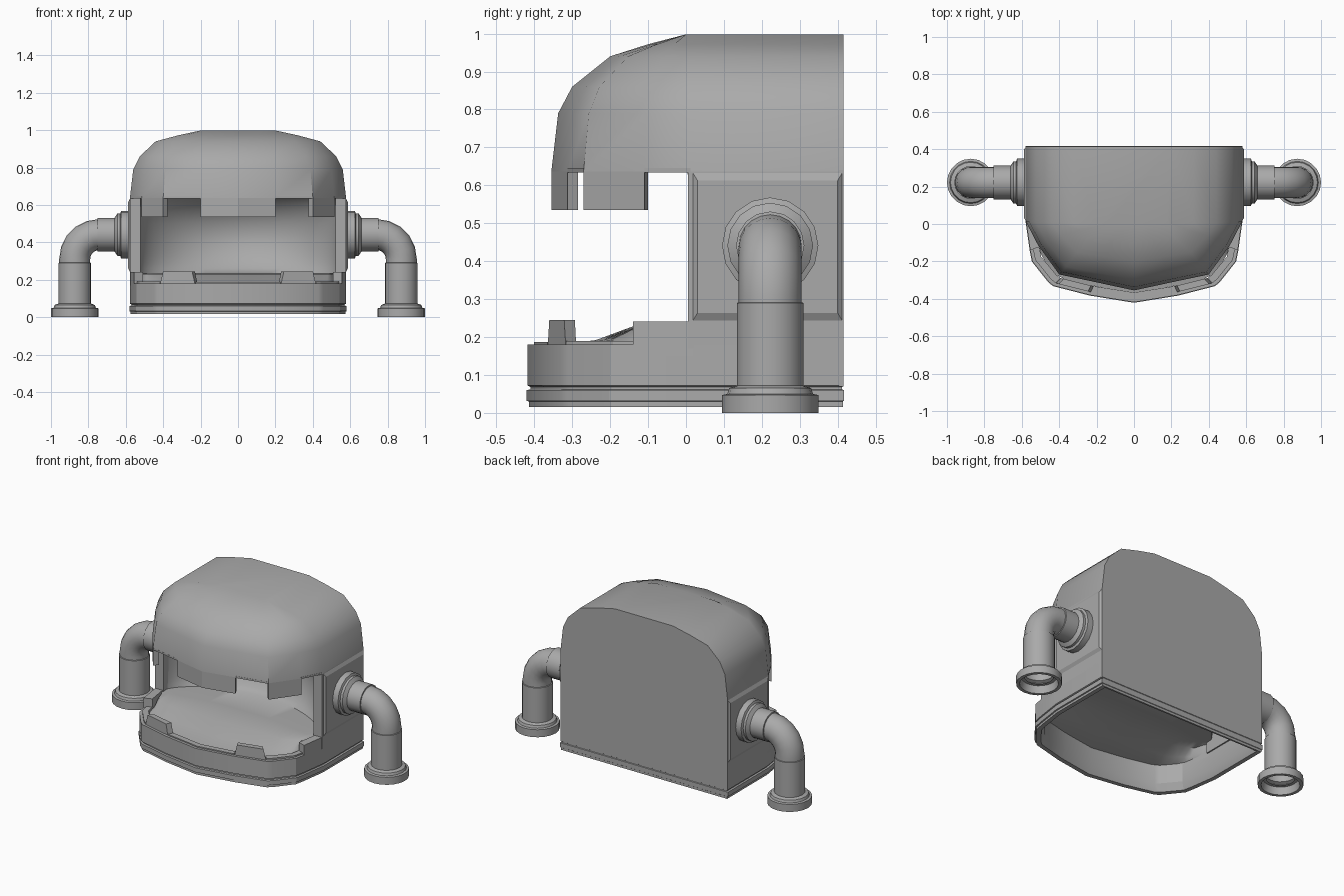
import bpy, bmesh, math
from mathutils import Vector, Matrix

cube = bpy.data.objects.get("Cube")
if cube:
    bpy.data.objects.remove(cube)

grey = bpy.data.materials.new("plain grey")
grey.use_nodes = True
COLOUR = (0.4, 0.4, 0.4, 1)
grey.diffuse_color = COLOUR
grey.node_tree.nodes["Principled BSDF"].inputs["Base Color"].default_value = COLOUR


def finish(name, bm, recalc=True, angle=35):
    if recalc:
        bmesh.ops.recalc_face_normals(bm, faces=bm.faces[:])
    mesh = bpy.data.meshes.new(name)
    bm.to_mesh(mesh)
    bm.free()
    mesh.materials.append(grey)
    ob = bpy.data.objects.new(name, mesh)
    bpy.context.collection.objects.link(ob)
    bpy.ops.object.select_all(action='DESELECT')
    ob.select_set(True)
    bpy.context.view_layer.objects.active = ob
    bpy.ops.object.shade_smooth_by_angle(angle=math.radians(angle))


def loft(bm, rings, closed=True, caps=(False, False)):
    """Skin a list of point rings with quads."""
    rows = [[bm.verts.new(p) for p in ring] for ring in rings]
    n = len(rows[0])
    for a, b in zip(rows, rows[1:]):
        for i in range(n if closed else n - 1):
            j = (i + 1) % n
            bm.faces.new((a[i], a[j], b[j], b[i]))
    for row, wanted in ((rows[0], caps[0]), (rows[-1], caps[1])):
        if wanted:
            bm.faces.new(row)


def box(bm, lo, hi):
    rings = [[(lo[0], lo[1], z), (hi[0], lo[1], z), (hi[0], hi[1], z), (lo[0], hi[1], z)]
             for z in (lo[2], hi[2])]
    loft(bm, rings, caps=(True, True))


def mirrored(half):
    """Full outline from a half that starts on the centre line."""
    return [(-x, y) for x, y in reversed(half[1:])] + half


def inset(half, d):
    k = 1 - d / 0.578
    kf = 1 - d / 0.4
    return [(x * k, y * kf if y < 0.1 else y) for x, y in half]


BACK = 0.415
SIDE = 0.578
upper = [(0, -0.355), (0.2, -0.312), (0.40, -0.27), (0.515, -0.11), (SIDE, 0.012)]
lower = [(0, -0.418), (0.235, -0.38), (0.43, -0.33), (0.455, -0.31), (0.543, -0.2),
         (0.555, -0.14), (SIDE, 0.02)]

# Upper head: plan rings that shrink towards the flat crown
bm = bmesh.new()
rings = []
for z, w, f in ((0.637, 0.578, 0.355), (0.79, 0.56, 0.337), (0.86, 0.525, 0.30),
                (0.94, 0.44, 0.20), (0.972, 0.32, 0.10), (0.998, 0.2, 0.0)):
    half = [(x * w / SIDE, y * f / 0.355) for x, y in upper] + [(w, BACK)]
    rings.append([(x, y, z) for x, y in mirrored(half)])
loft(bm, rings, caps=(False, True))
finish("upper_head", bm, angle=40)


def lerp(p, q, t):
    return tuple(a + (b - a) * t for a, b in zip(p, q))


def jaw_wall(name, half, spans, depth):
    """Thick wall pieces along an outline; spans give root height, tip height and end taper."""
    bm = bmesh.new()
    inner = inset(half, depth)
    for i, (z0, z1, taper) in enumerate(spans):
        for s in (-1, 1):
            rings = []
            for z, t in ((z0, 0), (z1, taper)):
                quad = [lerp(half[i], half[i + 1], t), lerp(half[i + 1], half[i], t),
                        lerp(inner[i + 1], inner[i], t), lerp(inner[i], inner[i + 1], t)]
                rings.append([(s * x, y, z) for x, y in quad])
            loft(bm, rings, caps=(True, True))
    bmesh.ops.remove_doubles(bm, verts=bm.verts[:], dist=0.0001)
    finish(name, bm)


# Toothed rims of the two jaws
RIM, FANG = (0.645, 0.634, 0), (0.637, 0.535, 0)
jaw_wall("upper_teeth", upper, [FANG, RIM, FANG, RIM], 0.035)
LOW, MID, TOOTH, REAR = (0.15, 0.187, 0), (0.15, 0.19, 0), (0.17, 0.245, 0.09), (0.15, 0.241, 0)
jaw_wall("lower_teeth", inset(lower, 0.016), [LOW, TOOTH, MID, MID, MID, REAR], 0.035)
jaw_wall("lower_rear_rim", lower[-2:], [REAR], 0.04)

# Lower jaw: hollow skirt with a groove and a raised band at the foot
bm = bmesh.new()
rings = []
for z, d in ((0.18, 0.05), (0.18, 0), (0.072, 0), (0.068, 0.008), (0.062, 0.008), (0.06, -0.003),
             (0.032, -0.003), (0.03, 0.004), (0.016, 0.004), (0.016, 0.03), (0.06, 0.05), (0.18, 0.05)):
    half = inset(lower, d) + [(SIDE - d, BACK - d * 0.4)]
    rings.append([(x, y, z) for x, y in mirrored(half)])
loft(bm, rings)
finish("lower_jaw", bm, angle=25)

# Back plate and cheek walls either side of the mouth
bm = bmesh.new()
box(bm, (-SIDE, BACK - 0.012, 0.07), (SIDE, BACK, 0.64))
for s in (-1, 1):
    x0, x1 = sorted((s * 0.52, s * SIDE))
    box(bm, (x0, 0.005, 0.17), (x1, BACK, 0.637))
finish("rear_walls", bm)

# Raised bevelled panel on each cheek
for s, side in ((1, "left"), (-1, "right")):
    bm = bmesh.new()
    rings = []
    for x, d in ((0.575, 0), (0.588, 0.025)):
        y0, y1, z0, z1 = 0.015 + d * 0.6, BACK - d * 0.6, 0.238 + d, 0.638 - d
        rings.append([(s * x, y0, z0), (s * x, y1, z0), (s * x, y1, z1), (s * x, y0, z1)])
    loft(bm, rings, caps=(False, True))
    finish(side + "_cheek_panel", bm, angle=20)


def front_y(half, x):
    """Depth of an outline at a given distance from the centre."""
    for (xa, ya), (xb, yb) in zip(half, half[1:]):
        if xa <= x <= xb:
            return min(-0.02, ya + (yb - ya) * (x - xa) / (xb - xa))
    return -0.02


# Mouth lining: raised floor with a rounded rear edge, hollow back wall and a vaulted roof
bm = bmesh.new()
lip_low, lip_up = inset(lower, 0.05), inset(upper, 0.033)
START = math.radians(-58)
columns = []
for i in range(29):
    t = math.pi * (i / 28 - 0.5)
    x, s = 0.53 * math.sin(t), abs(math.cos(t)) ** 1.3
    rear, front = 0.015 + 0.26 * s, front_y(lip_low, abs(x))
    bulge = 0.2 * s
    column = [(x, front + (rear - front) * f, z)
              for f, z in ((0, 0.175), (0.2, 0.192), (0.36, 0.23), (0.65, 0.237))]
    for k in range(7):
        a = START * (1 - k / 6)
        column.append((x, rear + bulge * (math.cos(a) - math.cos(START)), 0.44 + 0.24 * math.sin(a)))
    deepest = column[-1][1]
    for k in range(1, 7):
        a = math.pi / 2 * k / 6
        column.append((x, deepest * math.cos(a), 0.44 + (0.2 + 0.06 * s) * math.sin(a)))
    column.append((x, front_y(lip_up, abs(x)), 0.64))
    columns.append(column)
loft(bm, columns, closed=False)
finish("mouth_lining", bm, recalc=False, angle=45)


def lathe(name, profile, matrix, sides=20):
    bm = bmesh.new()
    rings = []
    for r, h in profile:
        angles = [2 * math.pi * i / sides for i in range(sides)]
        rings.append([matrix @ Vector((r * math.cos(a), r * math.sin(a), h)) for a in angles])
    loft(bm, rings, caps=(False, True))
    finish(name, bm)


# Pipe arms: wall flange, elbow, upright pipe and hollow foot
ARM_Y, ARM_Z, ARM_X, BEND = 0.222, 0.441, 0.873, 0.13
for s, side in ((1, "left"), (-1, "right")):
    outward = Matrix.Translation((0, ARM_Y, ARM_Z)) @ Matrix.Rotation(s * math.pi / 2, 4, 'Y')
    lathe(side + "_wall_flange", [(0.127, 0.58), (0.127, 0.625), (0.113, 0.63), (0.113, 0.645),
                                  (0.098, 0.655), (0.09, 0.66), (0.09, 0.75), (0.08, 0.752)],
          outward, sides=16)
    bm = bmesh.new()
    rings = []
    for k in range(6):
        a = math.pi / 2 * k / 5
        centre = Vector((ARM_X - BEND + BEND * math.sin(a), 0, ARM_Z - BEND + BEND * math.cos(a)))
        normal = Vector((math.sin(a), 0, math.cos(a)))
        ring = []
        for i in range(20):
            b = 2 * math.pi * i / 20
            p = centre + 0.083 * (normal * math.cos(b) + Vector((0, 1, 0)) * math.sin(b))
            ring.append((s * p.x, p.y + ARM_Y, p.z))
        rings.append(ring)
    rings.append([(x, y, 0.28) for x, y, z in rings[-1]])
    loft(bm, rings)
    finish(side + "_elbow", bm, angle=40)
    lathe(side + "_pipe_foot", [(0.08, 0.045), (0.1, 0.045), (0.108, 0), (0.127, 0), (0.127, 0.047),
                                (0.113, 0.05), (0.108, 0.065), (0.088, 0.072), (0.088, 0.29), (0.08, 0.292)],
          Matrix.Translation((s * ARM_X, ARM_Y, 0)))
